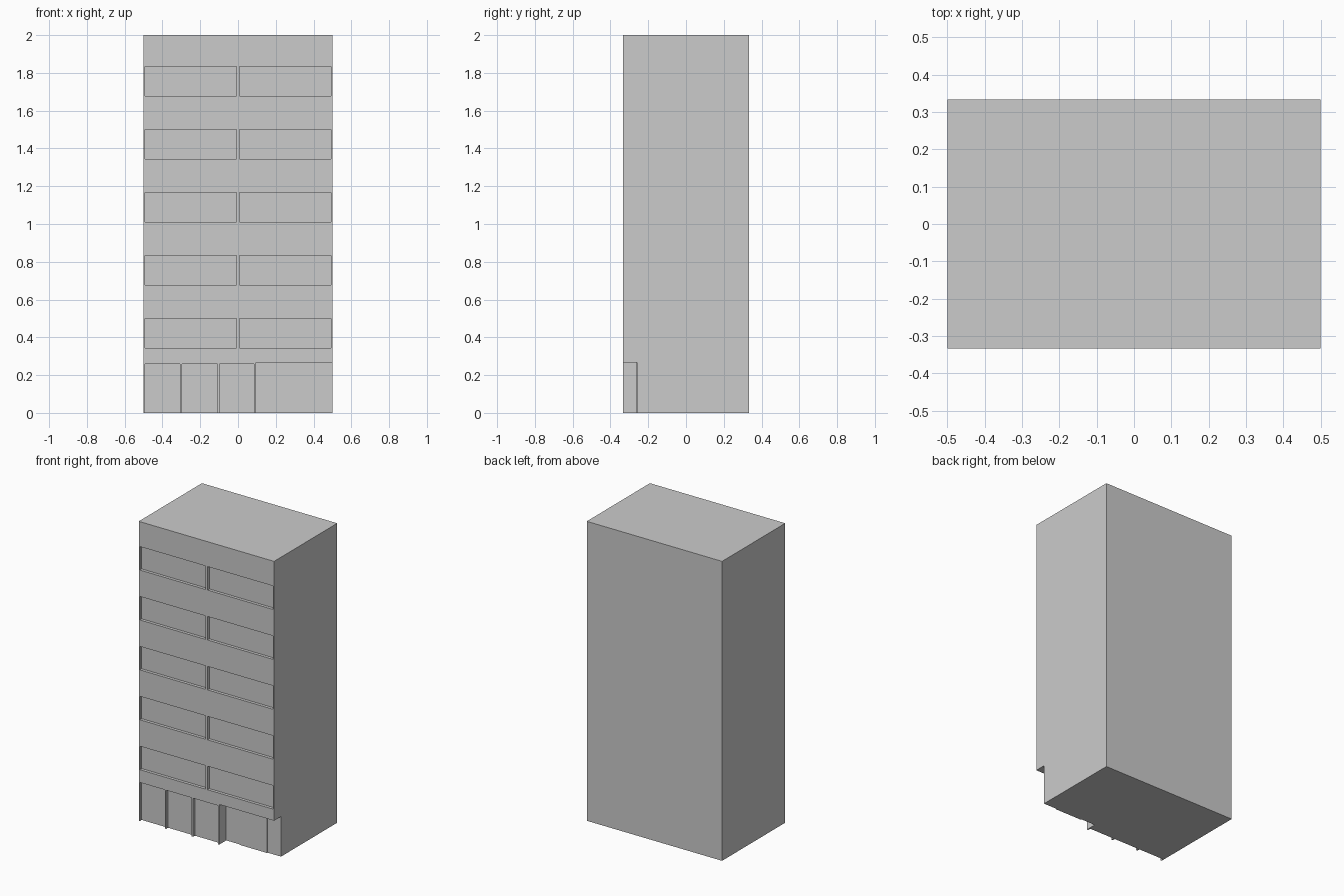
import bpy, bmesh
from mathutils import Matrix, Vector

if "Cube" in bpy.data.objects:
    bpy.data.objects.remove(bpy.data.objects["Cube"])

FRONT = -1 / 3
FLOOR = 1 / 3
RECESS = 0.02


def make_boxes(name, boxes):
    """One object holding a box for every (low corner, high corner) pair."""
    bm = bmesh.new()
    for lo, hi in boxes:
        lo, hi = Vector(lo), Vector(hi)
        size = hi - lo
        bmesh.ops.create_cube(bm, size=1, matrix=Matrix.Translation((lo + hi) / 2)
                              @ Matrix.Diagonal((size.x, size.y, size.z, 1)))
    mesh = bpy.data.meshes.new(name)
    bm.to_mesh(mesh)
    bm.free()
    obj = bpy.data.objects.new(name, mesh)
    bpy.context.collection.objects.link(obj)
    return obj


# main tower block
tower = make_boxes("tower", [((-0.5, FRONT, 0), (0.5, -FRONT, 2))])

# two wide window recesses on each upper floor
cuts = []
for floor in range(1, 6):
    z = floor * FLOOR + 0.01
    for x0, x1 in ((-0.4925, -0.0075), (0.0075, 0.4925)):
        cuts.append(((x0, FRONT - 0.1, z), (x1, FRONT + RECESS, z + 0.157)))

# three shopfront recesses at street level
for x0, x1 in ((-0.4925, -0.307), (-0.2975, -0.109), (-0.0985, 0.086)):
    cuts.append(((x0, FRONT - 0.1, -0.1), (x1, FRONT + RECESS, 0.258)))

# corner entrance notch
cuts.append(((0.095, FRONT - 0.1, -0.1), (0.6, -0.26, 0.268)))

cutter = make_boxes("recess_cutter", cuts)
cutter.hide_render = True
mod = tower.modifiers.new("recesses", 'BOOLEAN')
mod.operation = 'DIFFERENCE'
mod.solver = 'EXACT'
mod.object = cutter

# bake the recesses and remove the cutter
bpy.context.view_layer.objects.active = tower
tower.select_set(True)
bpy.ops.object.modifier_apply(modifier=mod.name)
bpy.data.objects.remove(cutter)

# entrance door standing slightly proud of the notch wall
make_boxes("entrance_door", [((0.2, -0.266, 0), (0.4, -0.255, 0.268))])
